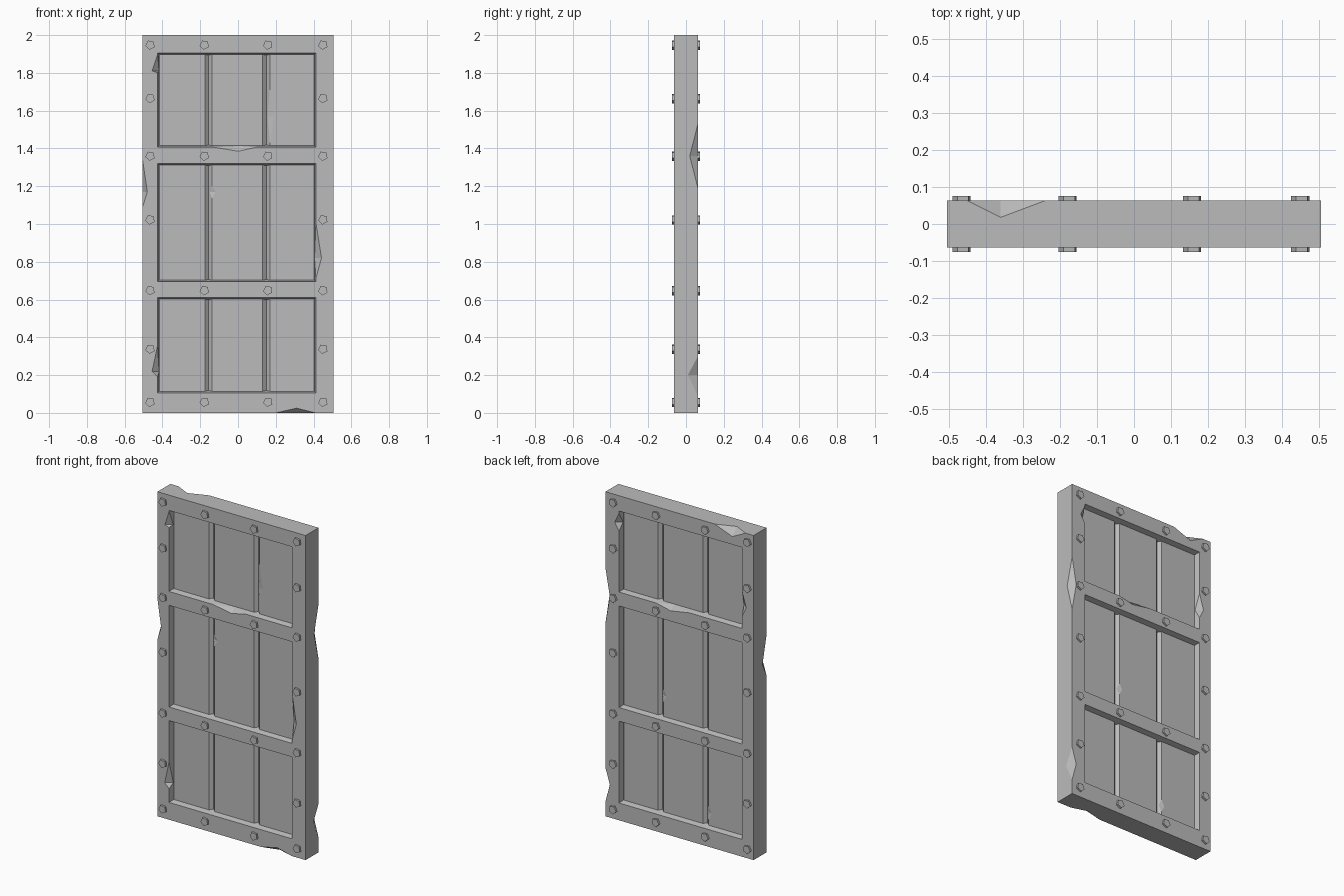
import bpy, bmesh, math
from mathutils import Vector, Matrix

cube = bpy.data.objects.get("Cube")
if cube:
    bpy.data.objects.remove(cube, do_unlink=True)

stone = bpy.data.materials.new("worn grey")
stone.use_nodes = True
stone.diffuse_color = (0.5, 0.5, 0.5, 1)
stone.node_tree.nodes["Principled BSDF"].inputs["Base Color"].default_value = (0.5, 0.5, 0.5, 1)

W, D, H = 0.505, 0.063, 2.0        # half width, half depth, height
PANEL, GROOVE = 0.03, 0.013        # half depths of plank face and groove floor
LEFT, RIGHT = -0.425, 0.412        # opening sides
ROWS = [(0.107, 0.61), (0.695, 1.32), (1.407, 1.905)]


def finish(name, bm):
    bmesh.ops.recalc_face_normals(bm, faces=bm.faces)
    mesh = bpy.data.meshes.new(name)
    bm.to_mesh(mesh)
    bm.free()
    mesh.materials.append(stone)
    obj = bpy.data.objects.new(name, mesh)
    bpy.context.collection.objects.link(obj)
    return obj


def hull(name, points):
    bm = bmesh.new()
    verts = [bm.verts.new(p) for p in points]
    bmesh.ops.convex_hull(bm, input=verts)
    bmesh.ops.dissolve_limit(bm, angle_limit=0.001, verts=bm.verts, edges=bm.edges)
    return finish(name, bm)


def cut(target, cutter):
    cutter.hide_render = True
    mod = target.modifiers.new("cut", 'BOOLEAN')
    mod.operation, mod.solver, mod.object = 'DIFFERENCE', 'EXACT', cutter
    bpy.context.view_layer.objects.active = target
    bpy.ops.object.modifier_apply(modifier=mod.name)
    bpy.data.objects.remove(cutter, do_unlink=True)


def box_points(x0, x1, y, z0, z1):
    return [(x, y, z) for x in (x0, x1) for z in (z0, z1)]


def chip(target, mid, below, above, d1, d2):
    """Break a wedge from an edge: below/above are its ends, d1/d2 the bite on each face."""
    mid, d1, d2 = Vector(mid), Vector(d1), Vector(d2)
    p, q = mid + d1, mid + d2
    ext = (p - q) * 0.3
    cut(target, hull("chip_cutter", [mid + Vector(below), mid + Vector(above),
                                     p + ext, q - ext, mid - d1 - d2]))


# Frame with three openings splayed on both faces
frame = hull("frame", box_points(-W, W, -D, 0, H) + box_points(-W, W, D, 0, H))
for z0, z1 in ROWS:
    s = 0.015
    for side in (-1, 1):
        wide = box_points(LEFT - s / 5, RIGHT + s / 5, side * (D + 0.01), z0 - s / 5, z1 + s / 5)
        tight = box_points(LEFT + s, RIGHT - s, -side * 0.001, z0 + s, z1 - s)
        cut(frame, hull("opening_cutter", wide + tight))

# Planks with V-shaped joints, filling the openings
joints = [LEFT - 0.01, -0.157, 0.15, RIGHT + 0.01]
planks = []
for i in range(3):
    a, b, v = joints[i], joints[i + 1], 0.019
    profile = [(a, -GROOVE), (a + v, -PANEL), (b - v, -PANEL),
               (b, -GROOVE), (b, GROOVE), (b - v, PANEL), (a + v, PANEL), (a, GROOVE)]
    planks.append(hull(f"plank_{i + 1}", [(x, y, z) for x, y in profile for z in (0.06, 1.95)]))

# Chips along the outer edges
chip(frame, (-0.36, D, H), (-0.09, 0, 0), (0.12, 0, 0), (0, -0.045, 0), (0, 0, -0.045))
chip(frame, (0.31, -D, 0), (-0.11, 0, 0), (0.1, 0, 0), (0, 0.03, 0), (0, 0, 0.025))
chip(frame, (-W, -D, 1.17), (0, 0, -0.08), (0, 0, 0.17), (0.025, 0, 0), (0, 0.04, 0))
chip(frame, (W, D, 1.36), (0, 0, -0.17), (0, 0, 0.17), (-0.03, 0, 0), (0, -0.043, 0))
chip(frame, (W, D, 0.2), (0, 0, -0.11), (0, 0, 0.1), (-0.03, 0, 0), (0, -0.053, 0))

# Chips along the opening edges: side, x, z, lower end, upper end
for side, x, z, lo, hi in [(-1, LEFT, 1.81, 0.01, 0.09), (-1, LEFT, 0.22, 0.03, 0.14),
                           (-1, RIGHT, 0.82, 0.11, 0.19), (1, LEFT, 1.54, 0.06, 0.1),
                           (1, RIGHT, 1.83, 0.05, 0.06)]:
    out = 0.03 if x > 0 else -0.03
    chip(frame, (x, side * D, z), (0, 0, -lo), (0, 0, hi), (out, 0, 0),
         (-out * 0.3, -side * 0.032, 0))
for side, x in ((-1, 0.0), (1, 0.06)):
    chip(frame, (x, side * D, ROWS[2][0]), (-0.13, 0, 0), (0.1, 0, 0),
         (0, 0, -0.022), (0, -side * 0.03, 0.008))

# Chips along the plank edges
for i, side, x, z, size in [(2, -1, 0.169, 1.57, 0.15), (1, -1, -0.138, 1.17, 0.035),
                            (1, 1, 0.131, 0.83, 0.035), (0, 1, -0.176, 0.19, 0.04)]:
    inward = 0.02 if x in (0.169, -0.138) else -0.02
    chip(planks[i], (x, side * PANEL, z), (0, 0, -size), (0, 0, size),
         (inward, 0, 0), (-inward * 0.6, -side * 0.0107, 0))

# Five-sided studs on both faces
columns = [-0.465, -0.178, 0.158, 0.45]
spots = [(x, z) for x in columns for z in (0.057, 0.648, 1.36, 1.948)]
spots += [(x, z) for x in (columns[0], columns[-1]) for z in (0.338, 1.023, 1.665)]
bm = bmesh.new()
for x, z in spots:
    for side in (-1, 1):
        place = Matrix.Translation((x, side * 0.065, z)) @ Matrix.Rotation(math.pi / 2, 4, 'X') \
            @ Matrix.Rotation(math.radians(100), 4, 'Z')
        bmesh.ops.create_cone(bm, cap_ends=True, segments=5, radius1=0.026, radius2=0.026,
                              depth=0.02, matrix=place)
finish("studs", bm)
